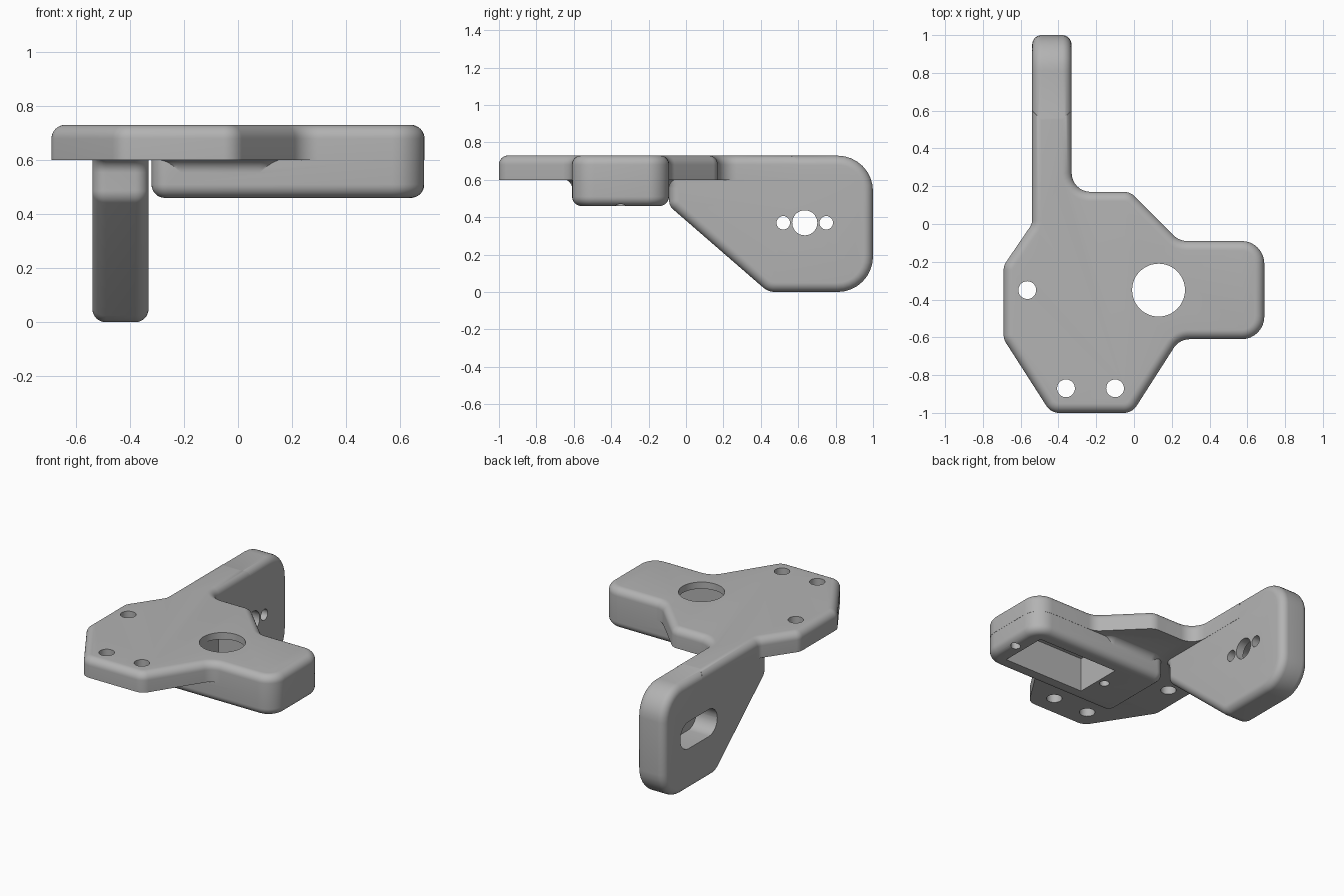
import bpy, bmesh, math
from mathutils import Vector

if "Cube" in bpy.data.objects:
    bpy.data.objects.remove(bpy.data.objects["Cube"])

grey = bpy.data.materials.new("plain grey")
grey.use_nodes = True
colour = (0.45, 0.45, 0.45, 1)
grey.diffuse_color = colour
grey.node_tree.nodes["Principled BSDF"].inputs["Base Color"].default_value = colour

EDGE = 0.05   # rounding of outer edges
ARC = [math.pi / 2 * i / 8 for i in range(9)]


def outline(corners, steps=8):
    """Counter-clockwise polygon of (u, v, radius) with filleted corners."""
    pts = []
    for i, (u, v, r) in enumerate(corners):
        p = Vector((u, v))
        a = (Vector(corners[i - 1][:2]) - p).normalized()
        b = (Vector(corners[(i + 1) % len(corners)][:2]) - p).normalized()
        if not r:
            pts.append(p)
            continue
        half = a.angle(b) / 2
        centre = p + (a + b).normalized() * r / math.sin(half)
        start = p + a * r / math.tan(half) - centre
        end = p + b * r / math.tan(half) - centre
        sweep = start.angle(end)
        for k in range(steps + 1):
            t = k / steps
            pts.append(centre + (start * math.sin((1 - t) * sweep)
                                 + end * math.sin(t * sweep)) / math.sin(sweep))
    return pts


def inset(pts, d):
    """Move every edge of the outline inwards by d."""
    result = []
    for i, p in enumerate(pts):
        a = (p - pts[i - 1]).normalized()
        b = (pts[(i + 1) % len(pts)] - p).normalized()
        na, nb = Vector((-a.y, a.x)), Vector((-b.y, b.x))
        result.append(p + (na + nb) * d / (1 + na.dot(nb)))
    return result


def loft(name, pts, sections, axis="z"):
    """Solid through inset copies of an outline; sections are (inset, height)."""
    bm = bmesh.new()
    rings = []
    for d, w in sections:
        rings.append([bm.verts.new((p.x, p.y, w) if axis == "z" else (w, p.x, p.y))
                      for p in inset(pts, d)])
    n = len(pts)
    for lo, hi in zip(rings, rings[1:]):
        for i in range(n):
            j = (i + 1) % n
            bm.faces.new((lo[i], lo[j], hi[j], hi[i]))
    bm.faces.new(rings[0][::-1])
    bm.faces.new(rings[-1])
    mesh = bpy.data.meshes.new(name)
    bm.to_mesh(mesh)
    bm.free()
    mesh.materials.append(grey)
    obj = bpy.data.objects.new(name, mesh)
    bpy.context.collection.objects.link(obj)
    return obj


def round_low(w):
    return [(EDGE * (1 - math.sin(t)), w + EDGE * (1 - math.cos(t))) for t in ARC]


def round_high(w):
    return [(EDGE * (1 - math.cos(t)), w - EDGE * (1 - math.sin(t))) for t in ARC]


def rectangle(u0, u1, v0, v1, r0=0, r1=0):
    return outline([(u0, v0, r0), (u1, v0, r1), (u1, v1, r1), (u0, v1, r0)])


def circle(u, v, r, n=48):
    return [Vector((u + r * math.cos(math.tau * i / n), v + r * math.sin(math.tau * i / n)))
            for i in range(n)]


def combine(target, tool, operation):
    mod = target.modifiers.new(operation, "BOOLEAN")
    mod.operation, mod.solver, mod.object = operation, "EXACT", tool
    bpy.context.view_layer.objects.active = target
    bpy.ops.object.modifier_apply(modifier=mod.name)
    bpy.data.objects.remove(tool)


# Top plate with the start of the arm
bracket = loft("mounting_bracket", outline([
    (-.54, .6, 0), (-.54, 0, .06), (-.69, -.22, .08), (-.69, -.61, .08),
    (-.44, -1, .08), (-.01, -1, .08), (.24, -.61, .1), (.69, -.61, .12),
    (.69, -.09, .12), (.24, -.09, .1), (-.02, .17, .08), (-.33, .17, .1),
    (-.33, .6, 0)]), [(0, .6)] + round_high(.73))

# Motor block below the plate, and its fillets to the plate
block = loft("motor_block", rectangle(-.32, .689, -.609, -.091, .06, .119),
             round_low(.46) + [(0, .66)])
flare = loft("block_fillet", rectangle(-.27, .14, -.609, -.091, .06, .06),
             [(EDGE * (math.cos(t) - 1), .553 + EDGE * math.sin(t)) for t in ARC]
             + [(-EDGE, .62)])

# Upright arm
arm = loft("upright_arm", outline([
    (1, .729, .19), (-.2, .729, 0), (-.2, .603, 0), (-.09, .603, .05),
    (-.09, .46, .06), (.44, 0, .1), (1, 0, .19)]),
    round_low(-.539) + round_high(-.331), "x")

for part in (block, flare, arm):
    combine(bracket, part, "UNION")

# Motor pocket, shaft opening and blind screw holes
cutters = [loft("motor_pocket", rectangle(-.01, .58, -.51, -.19), [(0, .3), (0, .685)]),
           loft("shaft_opening", circle(.13, -.35, .14), [(0, .6), (0, .9)])]
for x in (-.06, .64):
    cutters.append(loft("motor_screw_hole", circle(x, -.35, .03), [(0, .3), (0, .62)]))

# Plate mounting holes
for x, y in ((-.565, -.35), (-.36, -.87), (-.1, -.87)):
    cutters.append(loft("plate_hole", circle(x, y, .047), [(0, .4), (0, .9)]))

# Arm slot and its three holes
cutters.append(loft("arm_slot", rectangle(.44, .83, .28, .46, .089, .089),
                    [(0, -.7), (0, -.385)], "x"))
for y, r in ((.52, .036), (.635, .067), (.75, .036)):
    cutters.append(loft("arm_hole", circle(y, .37, r), [(0, -.45), (0, -.2)], "x"))

for tool in cutters:
    combine(bracket, tool, "DIFFERENCE")

bpy.ops.object.select_all(action="DESELECT")
bracket.select_set(True)
bpy.context.view_layer.objects.active = bracket
bpy.ops.object.shade_smooth_by_angle(angle=math.radians(30))
